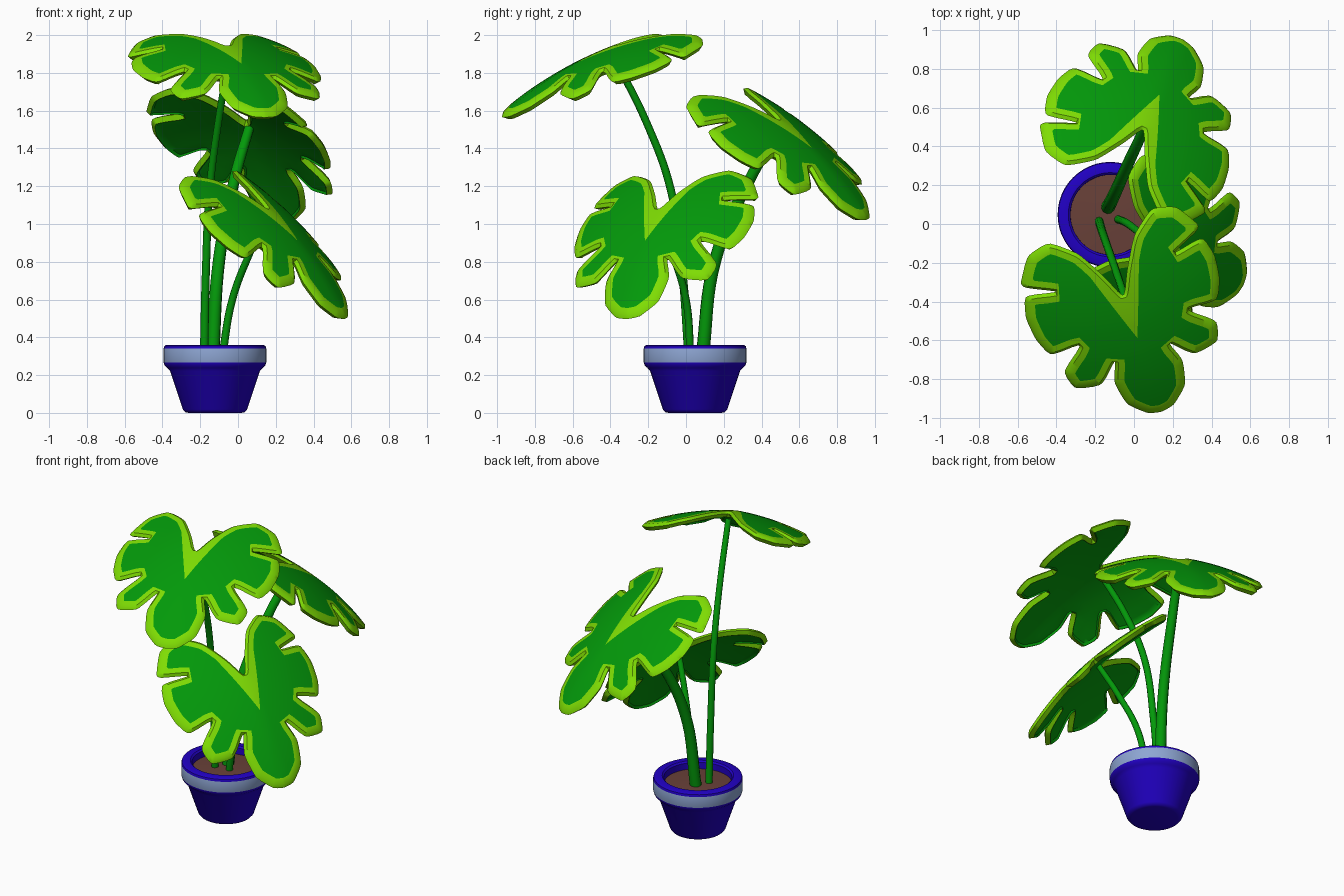
import bpy, bmesh, math
from mathutils import Vector, Matrix
from mathutils.geometry import delaunay_2d_cdt

if "Cube" in bpy.data.objects:
    bpy.data.objects.remove(bpy.data.objects["Cube"])


def material(name, rgb):
    m = bpy.data.materials.new(name)
    m.diffuse_color = (*rgb, 1)
    m.use_nodes = True
    m.node_tree.nodes["Principled BSDF"].inputs["Base Color"].default_value = m.diffuse_color
    return m


LIME = material("lime edge", (0.21, 0.72, 0.001))
GREEN = material("leaf green", (0.001, 0.32, 0.003))
BLUE = material("pot blue", (0.015, 0.0, 0.55))
BAND = material("pale blue band", (0.27, 0.38, 0.65))
SOIL = material("soil brown", (0.14, 0.052, 0.04))


def add_object(name, data, mats):
    ob = bpy.data.objects.new(name, data)
    bpy.context.collection.objects.link(ob)
    for m in mats:
        data.materials.append(m)
    bpy.ops.object.select_all(action='DESELECT')
    ob.select_set(True)
    bpy.context.view_layer.objects.active = ob
    return ob


def smooth(angle):
    bpy.ops.object.shade_smooth_by_angle(angle=math.radians(angle))


# ---------- pot and soil: turned profiles ----------
def lathe(name, profile, mats, loc, rule=None, steps=48):
    bm = bmesh.new()
    vs = [bm.verts.new((r, 0, z)) for r, z in profile]
    es = [bm.edges.new(p) for p in zip(vs, vs[1:])]
    bmesh.ops.spin(bm, geom=vs + es, cent=(0, 0, 0), axis=(0, 0, 1),
                   angle=math.tau, steps=steps, use_merge=True)
    bmesh.ops.remove_doubles(bm, verts=bm.verts, dist=1e-5)
    bmesh.ops.recalc_face_normals(bm, faces=bm.faces)
    for f in bm.faces:
        f.material_index = rule(f.calc_center_median()) if rule else 0
    me = bpy.data.meshes.new(name)
    bm.to_mesh(me)
    bm.free()
    ob = add_object(name, me, mats)
    ob.location = loc
    smooth(40)


POT = (-0.122, 0.048, 0)
lathe("pot", [(0, 0), (0.14, 0), (0.158, 0.004), (0.17, 0.018), (0.238, 0.222), (0.252, 0.238),
              (0.266, 0.25), (0.272, 0.268), (0.272, 0.34), (0.268, 0.354),
              (0.257, 0.36), (0.217, 0.36), (0.206, 0.35), (0.205, 0.27), (0, 0.27)],
      [BLUE, BAND], POT,
      lambda c: 1 if 0.27 < c.z < 0.339 and c.xy.length > 0.26 else 0)
lathe("soil", [(0, 0.275), (0.208, 0.275), (0.208, 0.308), (0.1, 0.315), (0, 0.318)],
      [SOIL], POT)


# ---------- stems: tapered tubes ----------
def stem(name, points, r0, r1):
    cu = bpy.data.curves.new(name, 'CURVE')
    cu.dimensions = '3D'
    cu.bevel_depth = 1
    cu.bevel_resolution = 3
    cu.resolution_u = 8
    cu.use_fill_caps = True
    sp = cu.splines.new('BEZIER')
    sp.bezier_points.add(len(points) - 1)
    for i, (bp, p) in enumerate(zip(sp.bezier_points, points)):
        bp.co = p
        bp.handle_left_type = bp.handle_right_type = 'AUTO'
        bp.radius = r0 + (r1 - r0) * i / (len(points) - 1)
    add_object(name, cu, [GREEN])
    bpy.ops.object.convert(target='MESH')
    smooth(50)


stem("front_leaf_stem", [(-0.18, 0.015, 0.29), (-0.17, -0.02, 0.75), (-0.15, -0.08, 1.18),
                         (-0.104, -0.21, 1.54), (-0.045, -0.385, 1.89)], 0.023, 0.019)
stem("back_leaf_stem", [(-0.135, 0.085, 0.29), (-0.1, 0.155, 0.81), (-0.015, 0.345, 1.25),
                        (0.06, 0.505, 1.51)], 0.036, 0.026)
stem("side_leaf_stem", [(-0.085, 0.025, 0.29), (-0.03, 0.0, 0.6), (0.06, -0.07, 0.84),
                        (0.16, -0.145, 1.05)], 0.021, 0.018)

# ---------- leaves ----------
# half outline (across, along), from the sinus round the lobes to the tip
HALF = [(0, 0.02), (0.06, -0.12), (0.15, -0.28), (0.28, -0.375), (0.405, -0.33),
        (0.485, -0.19), (0.47, -0.165), (0.30, -0.105), (0.485, -0.125), (0.515, 0.0),
        (0.50, 0.13), (0.455, 0.235), (0.275, 0.20), (0.42, 0.34), (0.39, 0.455),
        (0.25, 0.47), (0.14, 0.335), (0.188, 0.47), (0.16, 0.62), (0.07, 0.71), (0, 0.725)]


def round_corners(pts, k):
    out = []
    for a, b in zip(pts, pts[1:] + pts[:1]):
        out += [a.lerp(b, k), a.lerp(b, 1 - k)]
    return out


def densify(pts, step):
    out = []
    for a, b in zip(pts, pts[1:] + pts[:1]):
        n = max(1, math.ceil((b - a).length / step))
        out += [a.lerp(b, i / n) for i in range(n)]
    return out


def dist(p, loop):
    return min((p - q).length for q in loop)


def inset(loop, d):
    out = []
    n = len(loop)
    for i, p in enumerate(loop):
        t = (loop[(i + 1) % n] - loop[i - 1]).normalized()
        q = p + Vector((-t.y, t.x)) * d
        if dist(q, loop) > d * 0.97:
            out.append(q)
    return out


def inside(p, poly):
    hit = False
    for a, b in zip(poly, poly[1:] + poly[:1]):
        if (a.y > p.y) != (b.y > p.y) and p.x < a.x + (p.y - a.y) / (b.y - a.y) * (b.x - a.x):
            hit = not hit
    return hit


outline = [Vector(p) for p in HALF] + [Vector((-s, v)) for s, v in HALF[-2:0:-1]]
outline = densify(round_corners(round_corners(outline, 0.14), 0.25), 0.018)
rim = inset(outline, 0.016)
# green patch: inset outline with a deep V at the sinus
patch = [Vector((0, 0.25))] + [p for p in inset(outline, 0.05)
                               if not (abs(p.x) < 0.13 and p.y < 0.15)]
patch = densify(patch, 0.03)

coords, edges = [], []
for loop in (outline, rim, patch):
    o, n = len(coords), len(loop)
    coords += loop
    edges += [(o + i, o + (i + 1) % n) for i in range(n)]
border = list(coords)
for i in range(-11, 12):
    for j in range(-9, 17):
        p = Vector((i * 0.045, j * 0.045))
        if inside(p, outline) and dist(p, border) > 0.02:
            coords.append(p)
flat, _, tris, *_ = delaunay_2d_cdt(coords, edges, [], 0, 1e-5)


def leaf(name, base, azimuth, pitch, roll):
    bm = bmesh.new()
    vs = []
    for p in flat:
        edge = max(0, 1 - dist(p, outline) / 0.018)
        z = -0.25 * p.y ** 2 - 0.36 * p.x ** 2 - 0.06 * abs(p.x) - 0.016 * edge ** 2
        vs.append(bm.verts.new((p.x, p.y, z)))
    for t in tris:
        c = sum((flat[i] for i in t), Vector((0, 0))) / len(t)
        if inside(c, outline):
            f = bm.faces.new([vs[i] for i in t])
            f.material_index = 1 if inside(c, patch) else 0
            f.normal_update()
            if f.normal.z < 0:
                f.normal_flip()
    bmesh.ops.delete(bm, geom=[v for v in bm.verts if not v.link_faces], context='VERTS')
    me = bpy.data.meshes.new(name)
    bm.to_mesh(me)
    bm.free()
    ob = add_object(name, me, [LIME, GREEN])
    rad = math.radians
    ob.matrix_world = (Matrix.Translation(base) @ Matrix.Rotation(rad(azimuth - 90), 4, 'Z')
                       @ Matrix.Rotation(rad(-pitch), 4, 'X') @ Matrix.Rotation(rad(roll), 4, 'Y'))
    # thickness: green underside, lime rim
    mod = ob.modifiers.new("thickness", 'SOLIDIFY')
    mod.thickness = 0.033
    mod.offset = -1
    mod.material_offset = 1
    bpy.ops.object.modifier_apply(modifier=mod.name)
    smooth(40)


leaf("front_leaf", (-0.055, -0.37, 1.95), -71.6, 20, 0)
leaf("back_leaf", (0.05, 0.49, 1.56), 65, 35.5, 5)
leaf("side_leaf", (0.155, -0.15, 1.09), -23, 42, 4)
